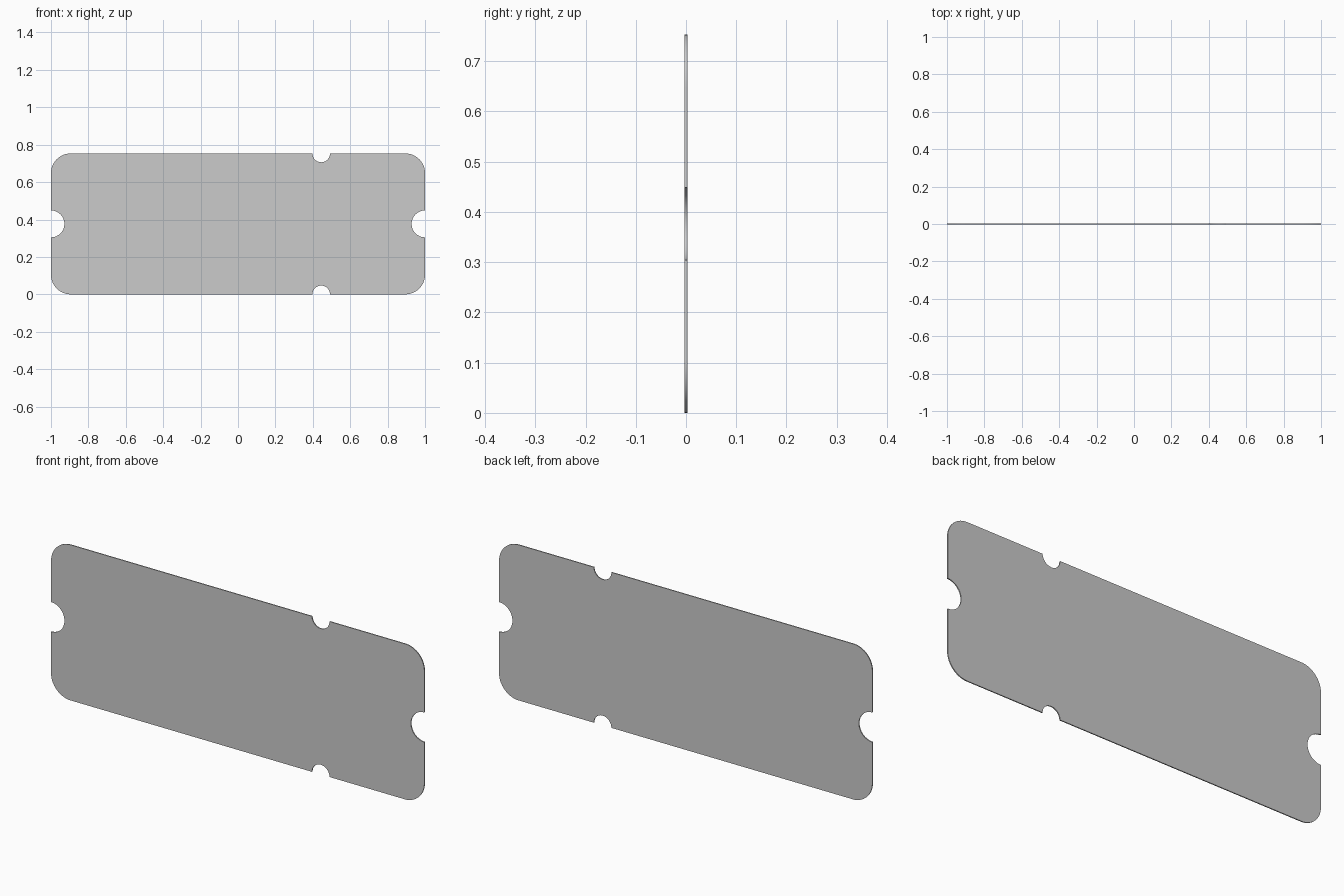
import bpy, bmesh
from math import cos, sin, radians

if "Cube" in bpy.data.objects:
    bpy.data.objects.remove(bpy.data.objects["Cube"])

H = 0.753          # card height
T = 0.005          # card thickness
R = 0.105          # corner radius
SIDE_R = 0.072     # side notch radius
TEAR_R = 0.047     # tear-line notch radius
TEAR_X = 0.445     # tear-line position


def arc(cx, cz, r, a0, a1, n=16):
    """Points on an arc in the XZ plane, angles in degrees."""
    angles = [radians(a0 + (a1 - a0) * i / n) for i in range(n + 1)]
    return [(cx + r * cos(a), cz + r * sin(a)) for a in angles]


# outline, counter-clockwise seen from the front
outline = (
    arc(-1 + R, R, R, 180, 270)
    + arc(TEAR_X, 0, TEAR_R, 180, 0)
    + arc(1 - R, R, R, 270, 360)
    + arc(1, H / 2, SIDE_R, 270, 90)
    + arc(1 - R, H - R, R, 0, 90)
    + arc(TEAR_X, H, TEAR_R, 360, 180)
    + arc(-1 + R, H - R, R, 90, 180)
    + arc(-1, H / 2, SIDE_R, 90, -90)
)

# extrude the outline into a thin ticket
bm = bmesh.new()
face = bm.faces.new([bm.verts.new((x, -T / 2, z)) for x, z in outline])
ext = bmesh.ops.extrude_face_region(bm, geom=[face], use_keep_orig=True)
moved = [v for v in ext["geom"] if isinstance(v, bmesh.types.BMVert)]
bmesh.ops.translate(bm, verts=moved, vec=(0, T, 0))
bmesh.ops.recalc_face_normals(bm, faces=bm.faces)
mesh = bpy.data.meshes.new("ticket")
bm.to_mesh(mesh)
bm.free()
ticket = bpy.data.objects.new("ticket", mesh)
bpy.context.collection.objects.link(ticket)

# smooth rim, sharp front and back edges
bpy.context.view_layer.objects.active = ticket
ticket.select_set(True)
bpy.ops.object.shade_smooth_by_angle(angle=radians(30))
